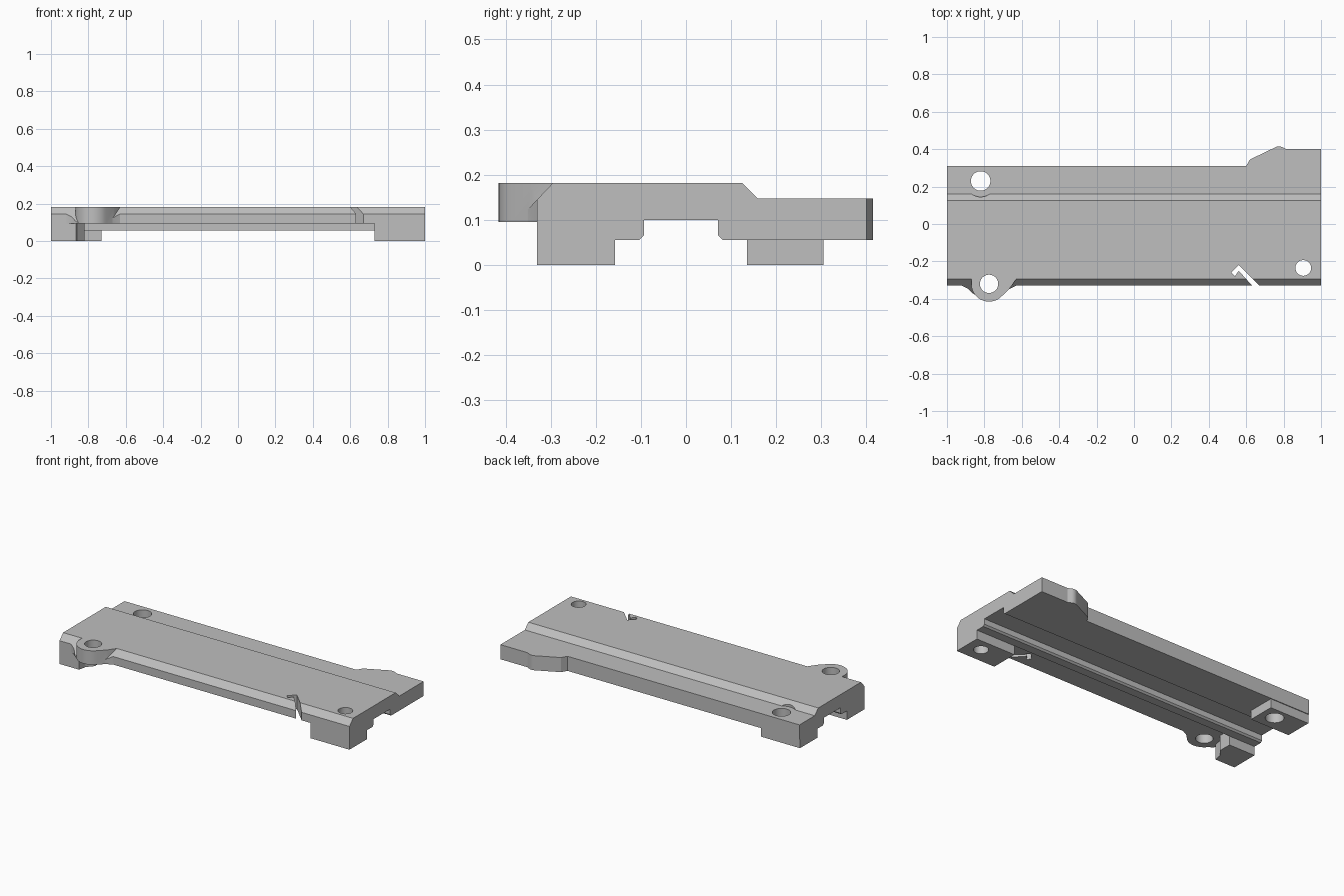
import bpy, bmesh, math
from mathutils import Vector

old = bpy.data.objects.get("Cube")
if old:
    bpy.data.objects.remove(old, do_unlink=True)

grey = bpy.data.materials.new("plain_grey")
grey.use_nodes = True
grey.diffuse_color = (0.52, 0.52, 0.52, 1)
grey.node_tree.nodes["Principled BSDF"].inputs["Base Color"].default_value = grey.diffuse_color


def prism(name, points, low, high, axis="z", trim=None):
    """Extrude a flat outline along z (xy outline) or x (yz outline)."""
    bm = bmesh.new()
    put = (lambda a, b: (a, b, low)) if axis == "z" else (lambda a, b: (low, a, b))
    face = bm.faces.new([bm.verts.new(put(a, b)) for a, b in points])
    moved = bmesh.ops.extrude_face_region(bm, geom=[face])["geom"]
    step = Vector((0, 0, high - low)) if axis == "z" else Vector((high - low, 0, 0))
    bmesh.ops.translate(bm, vec=step, verts=[v for v in moved if isinstance(v, bmesh.types.BMVert)])
    if trim:
        cut = bmesh.ops.bisect_plane(bm, geom=bm.verts[:] + bm.edges[:] + bm.faces[:],
                                     plane_co=trim[0], plane_no=trim[1], clear_outer=True)
        edges = [e for e in cut["geom_cut"] if isinstance(e, bmesh.types.BMEdge)]
        bmesh.ops.contextual_create(bm, geom=edges)
    bmesh.ops.recalc_face_normals(bm, faces=bm.faces)
    mesh = bpy.data.meshes.new(name)
    bm.to_mesh(mesh)
    bm.free()
    mesh.materials.append(grey)
    obj = bpy.data.objects.new(name, mesh)
    bpy.context.scene.collection.objects.link(obj)
    return obj


def arc(cx, cy, r, start, end, n):
    angles = [math.radians(start + (end - start) * i / n) for i in range(n + 1)]
    return [(cx + r * math.cos(a), cy + r * math.sin(a)) for a in angles]


def circle(cx, cy, r):
    return arc(cx, cy, r, 0, 352.5, 47)


def rect(x0, x1, y0, y1):
    return [(x0, y0), (x1, y0), (x1, y1), (x0, y1)]


def combine(target, tool, operation):
    mod = target.modifiers.new(tool.name, "BOOLEAN")
    mod.operation = operation
    mod.solver = "EXACT"
    mod.object = tool
    bpy.context.view_layer.update()
    graph = bpy.context.evaluated_depsgraph_get()
    mesh = bpy.data.meshes.new_from_object(target.evaluated_get(graph))
    target.modifiers.clear()
    target.data = mesh
    bpy.data.objects.remove(tool, do_unlink=True)


# Long plate with bevelled shoulders, front undercut and bottom channel
front, back, step = -0.33, 0.31, -0.157
top, shelf, base, lip = 0.182, 0.147, 0.056, 0.095
plate = prism("mounting_plate", [
    (front, lip), (front, 0.145), (-0.295, top), (0.125, top), (0.16, shelf), (back, shelf),
    (back, base), (0.081, base), (0.071, 0.066), (0.071, 0.1), (-0.093, 0.1),
    (-0.093, 0.066), (-0.103, base), (step, base), (step, lip)], -1, 1, "x")

# Feet
combine(plate, prism("front_left_foot", rect(0.73, 1, front, step), 0, 0.12), "UNION")
combine(plate, prism("front_right_foot", [
    (-1, front), (-0.865, front), (-0.855, -0.28), (-0.82, -0.24), (-0.82, step), (-1, step)],
    0, 0.12), "UNION")
combine(plate, prism("back_right_foot", rect(-1, -0.73, 0.135, 0.305), 0, 0.1), "UNION")

# Widened rear ledge with a rounded shoulder
combine(plate, prism("rear_ledge", [(0.6, 0.25), (1, 0.25), (1, 0.4), (0.815, 0.4)]
                     + arc(0.775, 0.375, 0.04, 60, 115, 6)
                     + [(0.62, 0.345), (0.6, back)], base, shelf), "UNION")

# Screw lug: flared root below the bevel, full-height ear above
flare = [(-0.6, -0.25), (-0.95, -0.25), (-0.92, front), (-0.89, -0.345), (-0.87, -0.365),
         (-0.84, -0.385), (-0.71, -0.385), (-0.67, -0.35), (-0.63, front), (-0.6, front)]
combine(plate, prism("lug_flare", flare, lip, top,
                     trim=((0, front, 0.145), (0, -0.037, 0.035))), "UNION")
ear = [(-0.63, -0.27), (-0.87, -0.27)] + arc(-0.775, -0.32, 0.095, 180, 318, 20) + [(-0.665, -0.345), (-0.63, -0.295)]
combine(plate, prism("lug_ear", ear, lip, top), "UNION")

# Screw holes and head clearance
for x, y, r, low in ((-0.775, -0.32, 0.049, -1), (-0.82, 0.23, 0.052, -1),
                     (0.905, -0.235, 0.042, -1), (-0.82, 0.23, 0.085, shelf)):
    combine(plate, prism("hole_cutter", circle(x, y, r), low, 1), "DIFFERENCE")

# Hooked slit through the front edge
slit = [(0.52, -0.26), (0.56, -0.22), (0.69, -0.35), (0.65, -0.35), (0.56, -0.25), (0.54, -0.28)]
combine(plate, prism("slit_cutter", slit, -1, 1), "DIFFERENCE")

# Smooth rounds, keep hard edges
bpy.ops.object.select_all(action="DESELECT")
plate.select_set(True)
bpy.context.view_layer.objects.active = plate
bpy.ops.object.shade_smooth_by_angle(angle=math.radians(25))
